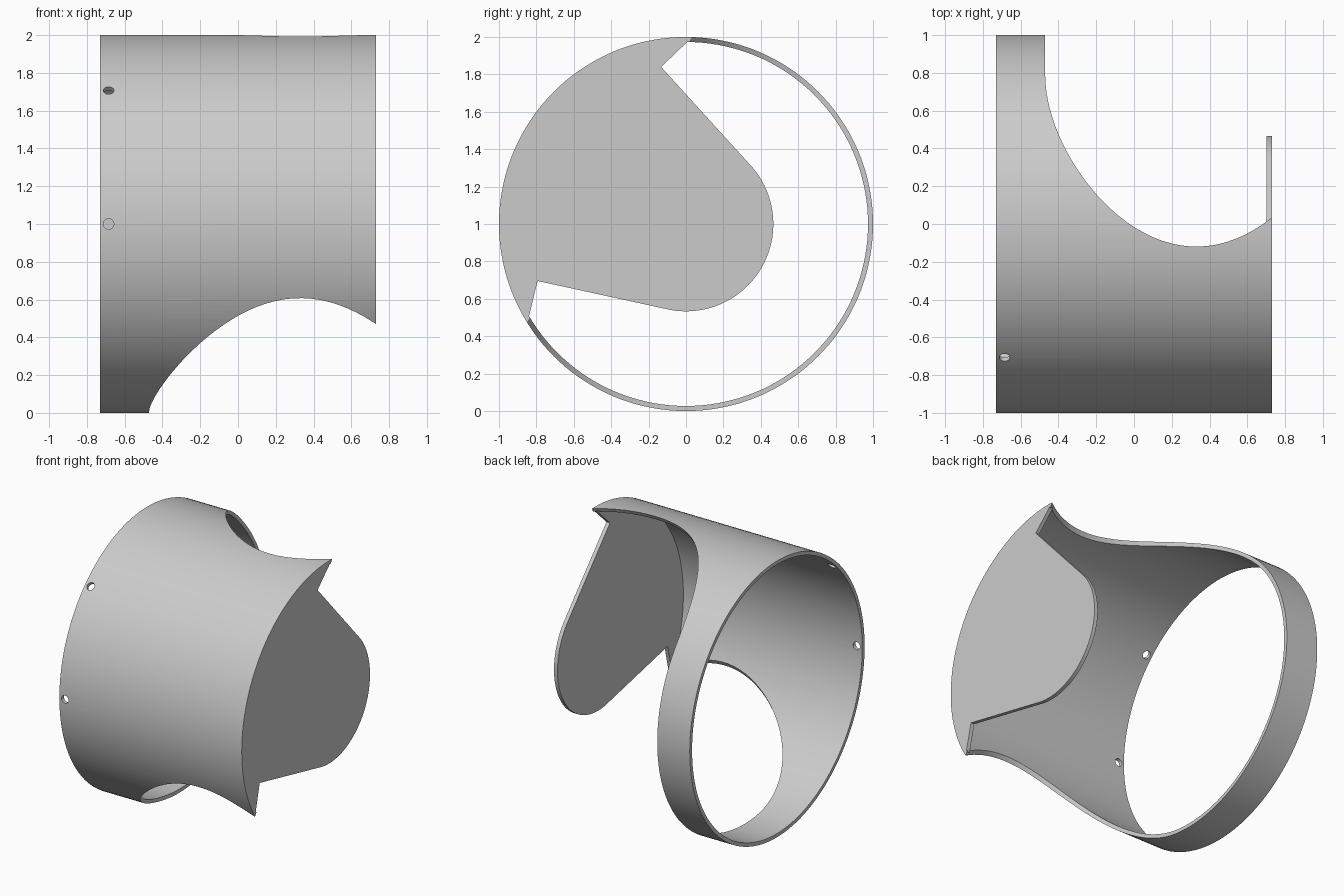
import bpy, bmesh
from math import sin, cos, radians, sqrt, pi
from mathutils import Vector

if "Cube" in bpy.data.objects:
    bpy.data.objects.remove(bpy.data.objects["Cube"])

HALF, OUTER, INNER = 0.73, 1.0, 0.973
CENTRE = Vector((0, 0, 1))
OPEN = Vector((0, cos(radians(-30)), sin(radians(-30))))   # towards the open side
SIDE = Vector((0, cos(radians(60)), sin(radians(60))))     # across the opening

grey = bpy.data.materials.new("plain grey")
grey.use_nodes = True
COLOUR = (0.6, 0.6, 0.6, 1)
grey.diffuse_color = COLOUR
grey.node_tree.nodes["Principled BSDF"].inputs["Base Color"].default_value = COLOUR


def place(x, u, v):
    return CENTRE + Vector((x, 0, 0)) + OPEN * u + SIDE * v


def prism(name, start, end):
    """Solid between two matching outlines."""
    bm = bmesh.new()
    a = [bm.verts.new(p) for p in start]
    b = [bm.verts.new(p) for p in end]
    n = len(a)
    for i in range(n):
        j = (i + 1) % n
        bm.faces.new((a[i], a[j], b[j], b[i]))
    bm.faces.new(a[::-1])
    bm.faces.new(b)
    bmesh.ops.recalc_face_normals(bm, faces=bm.faces)
    mesh = bpy.data.meshes.new(name)
    bm.to_mesh(mesh)
    bm.free()
    ob = bpy.data.objects.new(name, mesh)
    bpy.context.collection.objects.link(ob)
    mesh.materials.append(grey)
    return ob


def polar(radius, degrees):
    """Point (u, v) measured from the middle of the closed wall."""
    a = radians(degrees)
    return -radius * cos(a), radius * sin(a)


def slab(name, outline, x0, x1):
    return prism(name, [place(x0, *p) for p in outline], [place(x1, *p) for p in outline])


def circle(radius, n=144):
    return [polar(radius, 360 * i / n) for i in range(n)]


def cut(target, cutter):
    cutter.hide_render = True
    mod = target.modifiers.new("cut", 'BOOLEAN')
    mod.operation, mod.solver, mod.object = 'DIFFERENCE', 'EXACT', cutter
    bpy.context.view_layer.objects.active = target
    bpy.ops.object.modifier_apply(modifier=mod.name)
    bpy.data.objects.remove(cutter)


# Tube wall
tube = slab("tube_wall", circle(OUTER), -HALF, HALF)
cut(tube, slab("bore", circle(INNER), -1, 1))

# Curved opening, leaving a narrow full ring at one end
profile = []
for i in range(41):
    t = pi - (pi - 0.7) * i / 40
    profile.append((0.33 + 0.8 * cos(t), 0.37 - 0.97 * sin(t)))
profile += [(profile[-1][0], 1.3), (-0.47, 1.3)]
cut(tube, prism("opening", [place(x, u, -1.3) for x, u in profile],
                [place(x, u, 1.3) for x, u in profile]))

# Two small screw holes in the ring
for degrees in (135, 180):
    out = Vector((0, cos(radians(degrees)), sin(radians(degrees))))
    across = Vector((0, -out.z, out.y))
    ring = [Vector((-0.685 + 0.028 * cos(k * pi / 12), 0, 0)) + across * 0.028 * sin(k * pi / 12)
            for k in range(24)]
    cut(tube, prism("hole", [CENTRE + p + out * 0.8 for p in ring],
                    [CENTRE + p + out * 1.2 for p in ring]))

# End plate with notched corners and a rounded tongue
outline = [polar(0.98, -60.8 + 121.6 * i / 48) for i in range(49)]
outline.append(polar(0.85, 51))
outline += [polar(0.467, 110 + 140 * i / 40) for i in range(41)]
outline.append(polar(0.85, -51))
plate = slab("end_plate", outline, HALF - 0.028, HALF)

# Join plate to wall
mod = tube.modifiers.new("join", 'BOOLEAN')
mod.operation, mod.solver, mod.object = 'UNION', 'EXACT', plate
bpy.context.view_layer.objects.active = tube
bpy.ops.object.modifier_apply(modifier=mod.name)
bpy.data.objects.remove(plate)
tube.name = "tube_with_end_plate"

bpy.ops.object.select_all(action='DESELECT')
tube.select_set(True)
bpy.ops.object.shade_smooth_by_angle(angle=radians(30))
